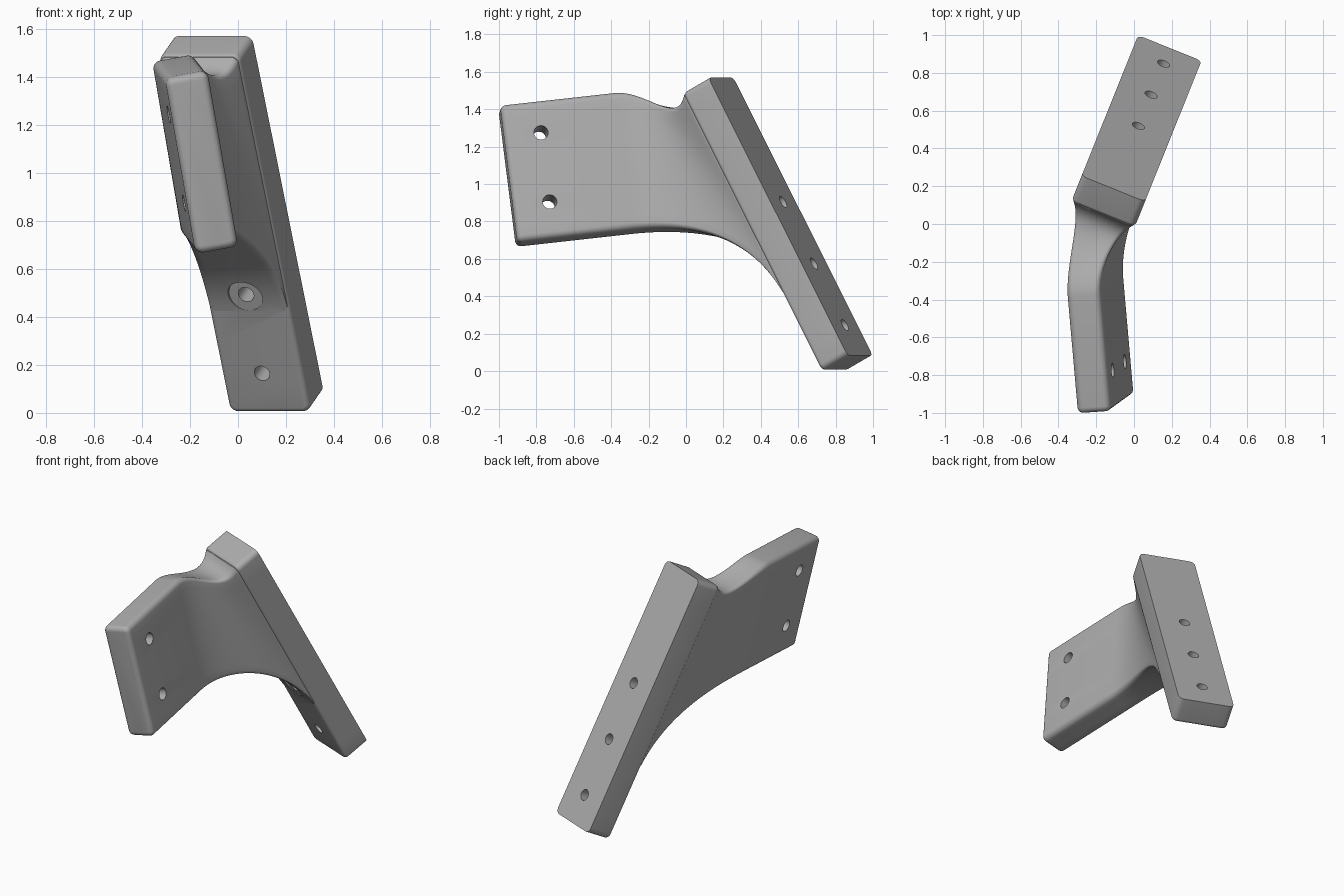
import bpy, bmesh, math
from mathutils import Vector as V

cube = bpy.data.objects.get("Cube")
if cube:
    bpy.data.objects.remove(cube, do_unlink=True)

grey = bpy.data.materials.new("plain grey")
grey.use_nodes = True
grey.diffuse_color = (0.42, 0.42, 0.42, 1)
grey.node_tree.nodes["Principled BSDF"].inputs["Base Color"].default_value = grey.diffuse_color


def ring(w, h, r, inset=0.0):
    """Rounded rectangle as (u, v) fractions of its width and height."""
    pts = []
    centres = [(w - r, r, -90), (w - r, h - r, 0), (r, h - r, 90), (r, r, 180)]
    rad = max(r - inset, 0.002)
    shift = max(inset + rad - r, 0)
    for i, (cx, cy, start) in enumerate(centres):
        cx += shift if cx < w / 2 else -shift
        cy += shift if cy < h / 2 else -shift
        for k in range(7):
            a = math.radians(start + 15 * k)
            pts.append(V((cx + rad * math.cos(a), cy + rad * math.sin(a))))
    out = []
    for i, p in enumerate(pts):
        q = pts[(i + 1) % len(pts)]
        n = {6: 16, 13: 5, 20: 16, 27: 5}.get(i, 1)
        out += [p.lerp(q, k / n) for k in range(n)]
    return [(p.x / w, p.y / h) for p in out]


def blend(c, u, v):
    """Blend values at lower left, lower right, upper left, upper right."""
    return c[0].lerp(c[1], u).lerp(c[2].lerp(c[3], u), v)


def loft(name, rings):
    bm = bmesh.new()
    rows = [[bm.verts.new(p) for p in r] for r in rings]
    for a, b in zip(rows, rows[1:]):
        n = len(a)
        for i in range(n):
            j = (i + 1) % n
            bm.faces.new((a[i], a[j], b[j], b[i]))
    bm.faces.new(rows[0][::-1])
    bm.faces.new(rows[-1])
    bmesh.ops.recalc_face_normals(bm, faces=bm.faces)
    me = bpy.data.meshes.new(name)
    bm.to_mesh(me)
    bm.free()
    ob = bpy.data.objects.new(name, me)
    bpy.context.collection.objects.link(ob)
    me.materials.append(grey)
    return ob


def cylinder(start, axis, length, radius):
    side = axis.orthogonal().normalized()
    up = axis.cross(side).normalized()
    angles = [math.tau * k / 32 for k in range(32)]
    return loft("hole_cutter", [[start + axis * s + (side * math.cos(a) + up * math.sin(a)) * radius
                                 for a in angles] for s in (0, length)])


def combine(target, other, operation):
    mod = target.modifiers.new(operation, "BOOLEAN")
    mod.operation, mod.object, mod.solver = operation, other, "EXACT"
    bpy.context.view_layer.objects.active = target
    bpy.ops.object.modifier_apply(modifier=mod.name)
    bpy.data.objects.remove(other, do_unlink=True)


# Tilted mounting bar
W, L, T = 0.362, 1.69, 0.173
across = V((0.928, -0.373, 0)).normalized()
up = V((-0.18, -0.441, 0.882)).normalized()
up = (up - across * up.dot(across)).normalized()
back = up.cross(across).normalized()
if back.y < 0:
    back = -back
base = V((-0.035, 0.858, 0))
R = 0.022
bar_rings = []
for deg in range(0, 91, 15):
    a = math.radians(deg)
    bar_rings.append((R * (1 - math.cos(a)), R * (1 - math.sin(a))))
bar_rings = [(depth, ins) for depth, ins in bar_rings] + [(T, 0)]
bar = loft("bracket", [[base + across * u * W + up * v * L + back * depth
                        for u, v in ring(W, L, 0.035, ins)] for depth, ins in bar_rings])

# Upright plate, lofted into the bar by a curved web
w, h, length = 0.18, 0.75, 0.62
along = V((-0.087, 0.99, 0.11)).normalized()
rise = V((-0.17, -0.13, 0.976))
rise = (rise - along * rise.dot(along)).normalized()
thick = along.cross(rise)
corner = V((-0.175, -0.9, 0.66)) - along * 0.012
rings = []
R = 0.03
for deg in range(0, 91, 15):
    a = math.radians(deg)
    rings.append([corner + along * R * (1 - math.cos(a)) + thick * u * w + rise * v * h
                  for u, v in ring(w, h, 0.035, R * (1 - math.sin(a)))])
p0 = [corner + along * length + thick * w * u + rise * h * v for v in (0, 1) for u in (0, 1)]
low = 0.28 * L
p1 = [base + across * W * u + up * v for v in (low, L) for u in (0, 1)]
t0 = [along * 0.9] * 2 + [along * 0.5] * 2
t1 = [up * -1.15 + back * 0.1] * 2 + [V((-0.15, 0.3, 0.5)), V((0.25, 0.1, 0.55))]
STEPS = 32
for k in range(STEPS + 1):
    s = k / STEPS
    row = []
    for u, v in ring(w + (W - w) * s, h + (L - low - h) * s, 0.035, 0.008 * s):
        row.append(blend(p0, u, v) * (2 * s**3 - 3 * s**2 + 1) + blend(t0, u, v) * (s**3 - 2 * s**2 + s)
                   + blend(p1, u, v) * (3 * s**2 - 2 * s**3) + blend(t1, u, v) * (s**3 - s**2))
    rings.append(row)
rings.append([p + back * 0.04 for p in rings[-1]])
combine(bar, loft("plate_web", rings), "UNION")

# Screw holes in the bar, with a recess where the middle one meets the web
for i, s in enumerate((0.187, 0.56, 0.935)):
    p = base + across * W / 2 + up * s
    if i == 1:
        combine(bar, cylinder(p, -back, 0.2, 0.075), "DIFFERENCE")
    reach = 0.02 if i == 2 else -0.05
    combine(bar, cylinder(p + back * reach, back, 0.3, 0.034), "DIFFERENCE")

# Through holes in the plate
for b in (0.197, 0.575):
    p = corner + along * 0.198 + rise * b - thick * 0.1
    combine(bar, cylinder(p, thick, 0.4, 0.038), "DIFFERENCE")

bpy.ops.object.select_all(action="DESELECT")
bar.select_set(True)
bpy.context.view_layer.objects.active = bar
bpy.ops.object.shade_smooth_by_angle(angle=math.radians(32))
